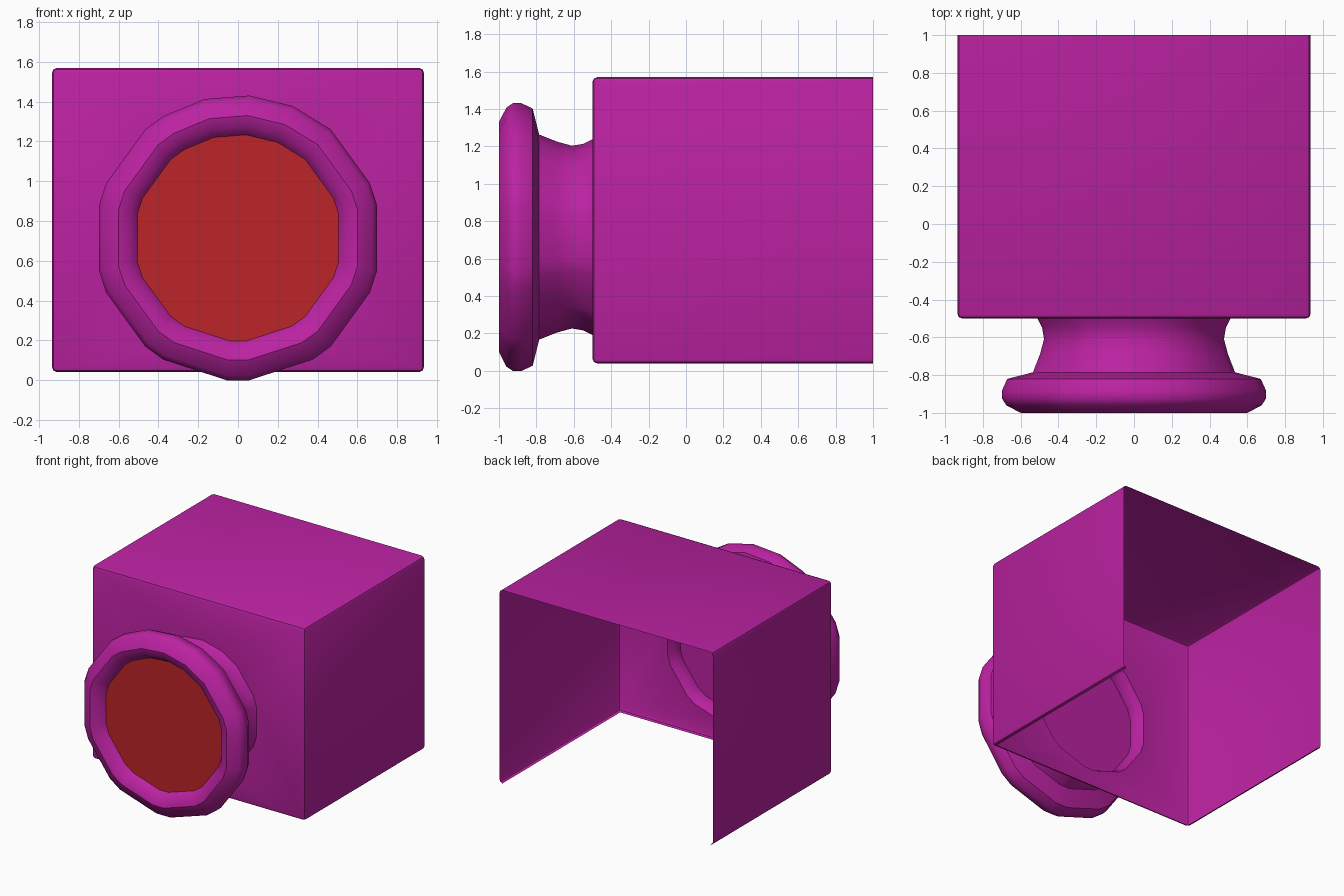
import bpy, bmesh, math
from mathutils import Vector

if "Cube" in bpy.data.objects:
    bpy.data.objects.remove(bpy.data.objects["Cube"])

CZ = 0.715  # height of the round axis
# Uneven low-poly ring: kept steps of a 40-sided circle
STEPS = [1, 2, 5, 7, 9, 11] + [k for i in range(7) for k in (13 + 4 * i, 14 + 4 * i)]
ANGLES = [math.radians(4.5 + 9 * k) for k in STEPS]


def material(name, rgb):
    m = bpy.data.materials.new(name)
    m.diffuse_color = (*rgb, 1)
    m.use_nodes = True
    m.node_tree.nodes["Principled BSDF"].inputs["Base Color"].default_value = m.diffuse_color
    return m


purple = material("purple", (0.50, 0.016, 0.36))
red = material("red", (0.50, 0.018, 0.022))


def ring(bm, y, r):
    return [bm.verts.new((r * math.cos(a), y, CZ + r * math.sin(a))) for a in ANGLES]


def finish(bm, name, mat, smooth=None):
    me = bpy.data.meshes.new(name)
    bm.to_mesh(me)
    bm.free()
    me.materials.append(mat)
    ob = bpy.data.objects.new(name, me)
    bpy.context.collection.objects.link(ob)
    if smooth:
        bpy.ops.object.select_all(action='DESELECT')
        ob.select_set(True)
        bpy.context.view_layer.objects.active = ob
        bpy.ops.object.shade_smooth_by_angle(angle=math.radians(smooth))
    return ob


def disc(name, y, r, mat, flip=False):
    bm = bmesh.new()
    f = bm.faces.new(ring(bm, y, r))
    f.normal_update()
    if (f.normal.y > 0) != flip:
        f.normal_flip()
    return finish(bm, name, mat)


# Thin housing: bevelled box, open at the back and underneath
bm = bmesh.new()
bmesh.ops.create_cube(bm, size=1)
for v in bm.verts:
    v.co = Vector((v.co.x * 1.87, 0.25 + v.co.y * 1.5, 0.805 + v.co.z * 1.53))
edges = [e for e in bm.edges if not all(v.co.y > 0.9 for v in e.verts)]
bmesh.ops.bevel(bm, geom=edges, offset=0.025, segments=2, profile=0.5, affect='EDGES')
bm.normal_update()
openings = [f for f in bm.faces if f.normal.y > 0.99 or f.normal.z < -0.99]
front = [f for f in bm.faces if f.normal.y < -0.99]
rim = [e for f in front for e in f.edges]
bmesh.ops.delete(bm, geom=openings + front, context='FACES_ONLY')
# Front wall with a round hole for the neck
hole = ring(bm, -0.5, 0.525)
rim += [bm.edges.new((hole[i - 1], hole[i])) for i in range(len(hole))]
res = bmesh.ops.triangle_fill(bm, edges=rim, use_beauty=True, use_dissolve=False)
for f in res["geom"]:
    if isinstance(f, bmesh.types.BMFace):
        f.normal_update()
        if f.normal.y > 0:
            f.normal_flip()
finish(bm, "housing", purple, 30)

# Flared neck and rounded rim, lathed around the y axis
profile = [(-0.5, 0.525), (-0.55, 0.50), (-0.61, 0.49), (-0.69, 0.512), (-0.785, 0.55),
           (-0.82, 0.69), (-0.88, 0.718), (-0.925, 0.718), (-0.96, 0.695),
           (-1.0, 0.617), (-0.985, 0.56), (-0.93, 0.52)]
bm = bmesh.new()
rings = [ring(bm, y, r) for y, r in profile]
for a, b in zip(rings, rings[1:]):
    for i in range(len(a)):
        bm.faces.new((a[i - 1], a[i], b[i], b[i - 1]))
bm.normal_update()
side = max(bm.faces, key=lambda f: f.normal.z * (f.calc_center_median().z > 1.35))
bmesh.ops.recalc_face_normals(bm, faces=bm.faces[:])
bm.normal_update()
top = max(bm.faces, key=lambda f: f.calc_center_median().z)
if top.normal.z < 0:
    bmesh.ops.reverse_faces(bm, faces=bm.faces[:])
finish(bm, "neck_and_rim", purple, 42)

# Red front disc and the blanking disc inside the neck
disc("front_disc", -0.93, 0.52, red)
disc("inner_disc", -0.61, 0.49, purple, flip=True)
